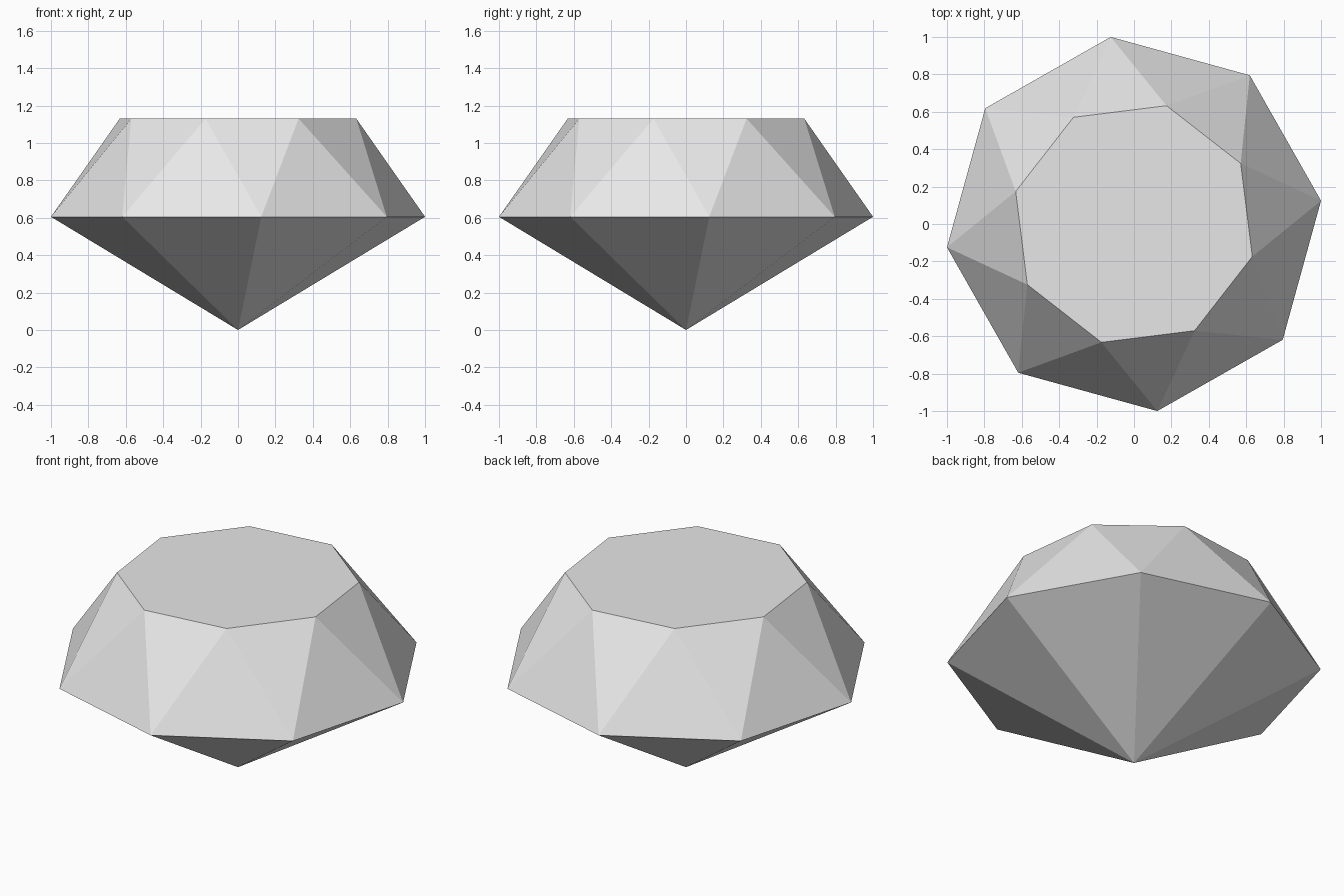
import bpy
import bmesh
from math import cos, sin, radians

if "Cube" in bpy.data.objects:
    bpy.data.objects.remove(bpy.data.objects["Cube"], do_unlink=True)

SIDES = 8
STEP = 360 / SIDES
TURN = 7.1  # rotation of the girdle, in degrees


def ring(bm, radius, z, turn):
    """Add a regular ring of vertices."""
    angles = [radians(turn + STEP * i) for i in range(SIDES)]
    return [bm.verts.new((radius * cos(a), radius * sin(a), z)) for a in angles]


# Pale grey stone
stone = bpy.data.materials.new("pale_grey")
stone.use_nodes = True
colour = (0.8, 0.8, 0.8, 1)
stone.diffuse_color = colour
stone.node_tree.nodes["Principled BSDF"].inputs["Base Color"].default_value = colour

bm = bmesh.new()
tip = bm.verts.new((0, 0, 0))
girdle = ring(bm, 1 / cos(radians(TURN)), 0.605, TURN)
table = ring(bm, 0.656, 1.13, TURN + STEP / 2)

# Flat table on top
bm.faces.new(table)

for i in range(SIDES):
    j = (i + 1) % SIDES
    # Crown facets, alternately pointing up and down
    bm.faces.new((girdle[i], girdle[j], table[i]))
    bm.faces.new((girdle[j], table[j], table[i]))
    # Pavilion facet running to the tip
    bm.faces.new((tip, girdle[j], girdle[i]))

mesh = bpy.data.meshes.new("cut_gem")
bm.to_mesh(mesh)
bm.free()
mesh.materials.append(stone)
gem = bpy.data.objects.new("cut_gem", mesh)
bpy.context.collection.objects.link(gem)
